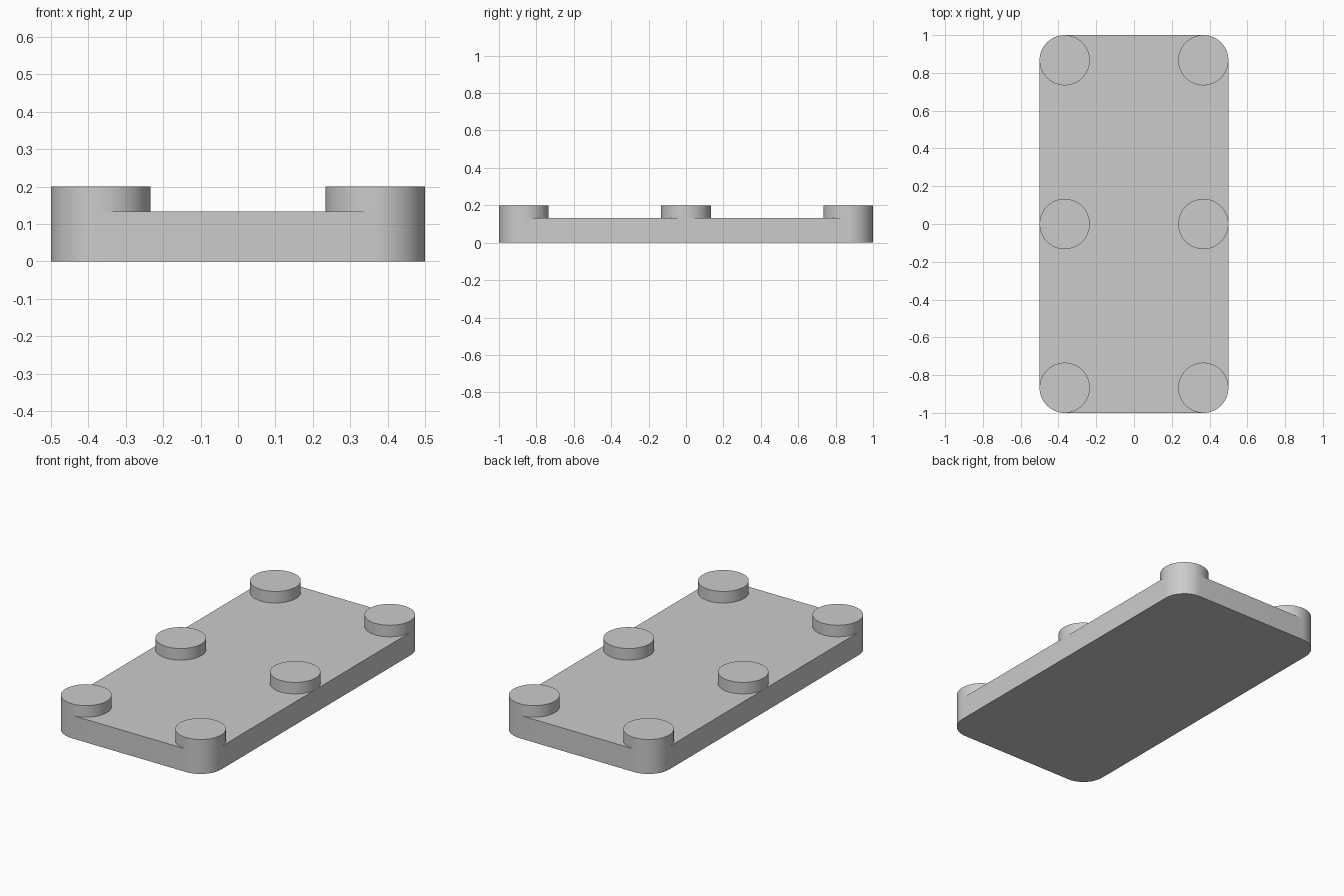
import bpy
import bmesh
import math
from mathutils import Matrix, Vector

WIDTH, LENGTH = 1.0, 2.0
BASE_H, TOTAL_H = 0.133, 0.2
RADIUS = 0.133
CORNER_SEGMENTS = 16

if "Cube" in bpy.data.objects:
    bpy.data.objects.remove(bpy.data.objects["Cube"], do_unlink=True)

# Single grey material
grey = bpy.data.materials.new("plain grey")
grey.use_nodes = True
colour = (0.6, 0.6, 0.6, 1.0)
grey.diffuse_color = colour
grey.node_tree.nodes["Principled BSDF"].inputs["Base Color"].default_value = colour


def add_object(name, bm, location):
    """Turn a bmesh into a smooth-shaded object with crisp rims."""
    bmesh.ops.recalc_face_normals(bm, faces=bm.faces)
    mesh = bpy.data.meshes.new(name)
    bm.to_mesh(mesh)
    bm.free()
    mesh.materials.append(grey)
    obj = bpy.data.objects.new(name, mesh)
    obj.location = location
    bpy.context.collection.objects.link(obj)
    bpy.ops.object.select_all(action="DESELECT")
    obj.select_set(True)
    bpy.context.view_layer.objects.active = obj
    bpy.ops.object.shade_smooth_by_angle(angle=math.radians(30))
    return obj


# Base plate: a slab with rounded vertical corners
bm = bmesh.new()
bmesh.ops.create_cube(bm, size=1, matrix=Matrix.Diagonal((WIDTH, LENGTH, BASE_H, 1)))
uprights = [e for e in bm.edges
            if abs(e.verts[0].co.z - e.verts[1].co.z) > BASE_H / 2]
bmesh.ops.bevel(bm, geom=uprights, offset=RADIUS, segments=CORNER_SEGMENTS,
                profile=0.5, affect="EDGES")
add_object("base_plate", bm, (0, 0, BASE_H / 2))

# Round studs: three rows of two, flush with the plate's edges
stud_h = TOTAL_H - BASE_H
for row, y in (("front", RADIUS - LENGTH / 2), ("middle", 0), ("back", LENGTH / 2 - RADIUS)):
    for side, sign in (("left", 1), ("right", -1)):
        bm = bmesh.new()
        bmesh.ops.create_cone(bm, cap_ends=True, segments=4 * CORNER_SEGMENTS,
                              radius1=RADIUS, radius2=RADIUS, depth=stud_h)
        bm.normal_update()
        # The underside is hidden against the plate
        hidden = [f for f in bm.faces if f.normal.dot(Vector((0, 0, -1))) > 0.9]
        bmesh.ops.delete(bm, geom=hidden, context="FACES_ONLY")
        add_object(f"{row}_{side}_stud", bm,
                   (sign * (WIDTH / 2 - RADIUS), y, BASE_H + stud_h / 2))
